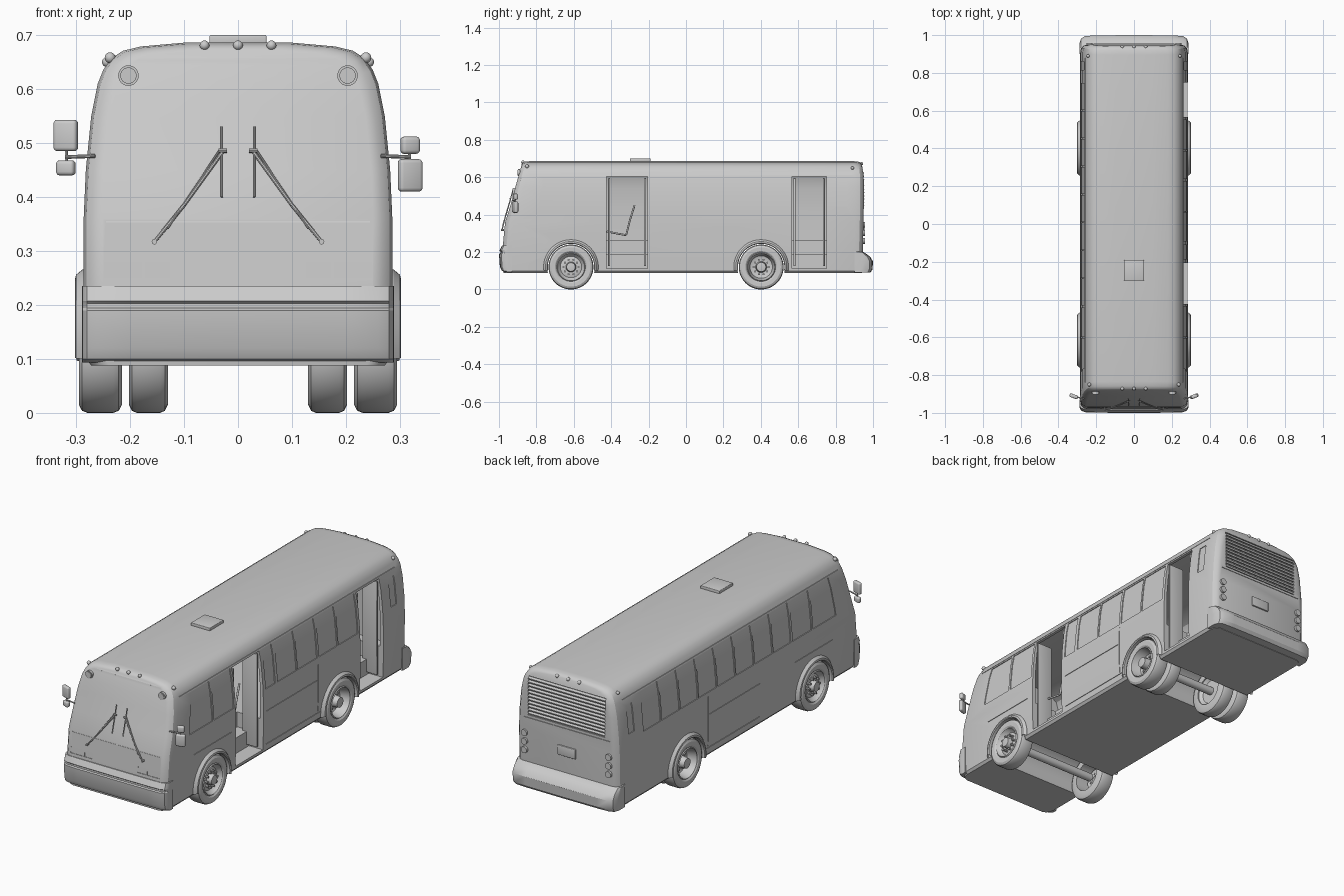
import bpy, bmesh, math
from mathutils import Vector, Matrix

if "Cube" in bpy.data.objects:
    bpy.data.objects.remove(bpy.data.objects["Cube"])

# half cross-section (x, z) and end profiles (z, y)
SECTION = [(.272, .088), (.282, .1), (.286, .2), (.286, .36), (.282, .45), (.272, .55), (.26, .61),
           (.25, .635), (.235, .657), (.213, .671), (.18, .679), (.1, .686)]
CAVITY = [(.268, .265), (.268, .42), (.258, .54), (.244, .61), (.225, .64), (.18, .662), (.1, .67)]
FRONT = [(.08, -.975), (.22, -.984), (.34, -.974), (.42, -.946), (.6, -.9), (.65, -.886), (.7, -.875)]
REAR = [(.08, .94), (.2, .945), (.5, .952), (.62, .95), (.7, .938)]

def interp(pts, t):
    for (a, u), (b, v) in zip(pts, pts[1:]):
        if t <= b:
            return u + (v - u) * max(0, (t - a) / (b - a))
    return pts[-1][1]

def xs(z): return interp([(b, a) for a, b in SECTION], z)
def yf(z): return interp(FRONT, z)
def yr(z): return interp(REAR, z)

def finish(name, bm):
    bmesh.ops.recalc_face_normals(bm, faces=bm.faces)
    me = bpy.data.meshes.new(name)
    bm.to_mesh(me)
    bm.free()
    ob = bpy.data.objects.new(name, me)
    bpy.context.collection.objects.link(ob)
    return ob

def box(name, lo, hi, bevel=0, rot=None):
    bm = bmesh.new()
    lo, hi = Vector(lo), Vector(hi)
    m = Matrix.Translation((lo + hi) / 2) @ (rot or Matrix()) @ Matrix.Diagonal((*(hi - lo), 1))
    bmesh.ops.create_cube(bm, size=1, matrix=m)
    if bevel:
        bmesh.ops.bevel(bm, geom=bm.edges[:], offset=bevel, segments=3, affect='EDGES', profile=.5)
    return finish(name, bm)

def rod(name, a, b, r, segs=16):
    a, b = Vector(a), Vector(b)
    bm = bmesh.new()
    m = Matrix.Translation((a + b) / 2) @ (b - a).to_track_quat('Z', 'Y').to_matrix().to_4x4()
    bmesh.ops.create_cone(bm, cap_ends=True, segments=segs, radius1=r, radius2=r, depth=(b - a).length, matrix=m)
    return finish(name, bm)

def ball(name, p, r):
    bm = bmesh.new()
    bmesh.ops.create_uvsphere(bm, u_segments=16, v_segments=10, radius=r, matrix=Matrix.Translation(p))
    return finish(name, bm)

def skin(bm, rings, closed=True):
    rows = [[bm.verts.new(p) for p in r] for r in rings]
    n = len(rows[0])
    for r, s in zip(rows, rows[1:]):
        for i in range(n if closed else n - 1):
            j = (i + 1) % n
            bm.faces.new((r[i], r[j], s[j], s[i]))
    return rows

def hull(name, half, front, rear, stations):
    ring = half + [(-x, z) for x, z in reversed(half)]
    def row(end, sgn, d, inset):
        return [(x - math.copysign(inset, x), end(z) + sgn * d, z - inset * .4 * max(0, (z - .5) / .18))
                for x, z in ring]
    bm = bmesh.new()
    rows = skin(bm, [row(front, 1, d, i) for d, i in stations] + [row(rear, -1, d, i) for d, i in reversed(stations)])
    n = len(ring)
    for r in (rows[0], rows[-1]):
        for i in range(n // 2 - 1):
            bm.faces.new((r[i], r[i + 1], r[n - 2 - i], r[n - 1 - i]))
    return finish(name, bm)

def patch(bm, f, u0, u1, z0, z1, depth=.004, shift=0):
    # curved slab that follows a body surface f(u, z, offset)
    zs = [z0] + [z for z in sorted({b for _, b in SECTION} | {a for a, _ in FRONT + REAR}) if z0 < z < z1] + [z1]
    rows = skin(bm, [[f(u0 + k, z, -depth), f(u1, z, -depth), f(u1, z, .01), f(u0 + k, z, .01)]
                     for z in zs for k in [shift * (z - z0) / (z1 - z0)]])
    bm.faces.new(rows[0])
    bm.faces.new(rows[-1])

def side(s): return lambda u, z, o: (s * (xs(z) + o), u, z)
def nose(u, z, o): return (u, yf(z) - o, z)
def tail(u, z, o): return (u, yr(z) + o, z)

def cut(ob, cutter, self_hit=False):
    m = ob.modifiers.new('cut', 'BOOLEAN')
    m.operation, m.solver, m.object, m.use_self = 'DIFFERENCE', 'EXACT', cutter, self_hit
    bpy.context.view_layer.objects.active = ob
    bpy.ops.object.modifier_apply(modifier=m.name)
    bpy.data.objects.remove(cutter)

# body shell with passenger space, wheel wells and door openings
AXLES = (-.615, .402)
DOORS = ((-.424, -.206), (.567, .75))
body = hull('body', SECTION, yf, yr, [(0, .035), (.006, .018), (.02, .005), (.045, 0)])
cut(body, hull('cavity', CAVITY, lambda z: yf(z) + .035, lambda z: .8, [(0, 0)]))
for y in AXLES:
    cut(body, rod('well', (-.4, y, .12), (.4, y, .12), .128, 48))
for a, b in DOORS:
    cut(body, box('doorway', (.14, a, .112), (.4, b, .604)))

# recessed windows, seams, lamps and grille
bm = bmesh.new()
RIGHT = [(-.595, -.438), (-.185, -.11), (-.09, .06), (.07, .225), (.24, .385), (.395, .55)]
LEFT = [(-.595, -.445)] + [(-.43 + i * .148, -.292 + i * .148) for i in range(8)]
for s, wins in ((1, RIGHT), (-1, LEFT)):
    f = side(s)
    patch(bm, f, -.79, -.607, .41, .604, shift=.03)
    for a, b in wins:
        patch(bm, f, a, b, .41, .604)
    patch(bm, f, .815, .86, .44, .58)
    for a, b in ((-.76, -.46), (-.18, .22)):
        patch(bm, f, a, b, .298, .301, .003)
    patch(bm, f, -.18, .25, .13, .133, .003)
    patch(bm, f, .229, .232, .14, .39, .003)
    patch(bm, f, -.84, .88, .613, .616, .003)
    for a, b in ((.125, .172), (.177, .26)):
        patch(bm, nose, *sorted((s * a, s * min(b, .249))), .25, .28, .006)
patch(bm, nose, -.245, .245, .353, .356, .003)
patch(bm, nose, -.2, .2, .655, .658, .003)
patch(bm, tail, -.24, .24, .425, .428, .003)
patch(bm, tail, -.215, .215, .44, .635, .012)
cut(body, finish('recesses', bm), True)

# rear grille slats
for i in range(11):
    z = .449 + i * .0175
    box('grille_slat', (-.215, yr(z) - .012, z - .004), (.215, yr(z) + .002, z + .004),
        rot=Matrix.Rotation(-.35, 4, 'X'))

# bumpers: profile swept across with rounded ends
def bumper(name, prof):
    base = prof[0][0]
    bm = bmesh.new()
    rows = skin(bm, [[(x, base + (y - base) * k, z) for y, z in prof] for x, k in
                     ((-.289, .35), (-.288, .6), (-.28, .82), (-.26, .95), (-.2, .985), (0, 1),
                      (.2, .985), (.26, .95), (.28, .82), (.288, .6), (.289, .35))])
    bm.faces.new(rows[0])
    bm.faces.new(rows[-1])
    finish(name, bm)
bumper('front_bumper', [(-.93, .235), (-.984, .235), (-.998, .207), (-.993, .203), (-.993, .194), (-1, .19),
                        (-.995, .12), (-.985, .1), (-.97, .093), (-.93, .093)])
bumper('rear_bumper', [(.9, .205), (.95, .2), (.985, .175), (1, .15), (.997, .105), (.985, .09), (.9, .09)])

# wheels, fender lips and axles
def lathe(name, prof, y, s, a0=0, a1=360, segs=48, closed=False):
    bm = bmesh.new()
    skin(bm, [[(s * x, y + r * math.cos(t), .12 + r * math.sin(t)) for x, r in prof]
              for t in (math.radians(a0 + (a1 - a0) * i / segs) for i in range(segs + 1))], closed)
    bmesh.ops.remove_doubles(bm, verts=bm.verts, dist=1e-5)
    return finish(name, bm)

TIRE = [(0, .075), (0, .105), (.006, .116), (.016, .12), (.064, .12), (.074, .116), (.08, .105), (.079, .085), (.072, .075)]
RIM = {-.615: [(0, .076), (.074, .077), (.078, .073), (.066, .067), (.056, .057), (.06, .045), (.06, .028), (.084, .023), (.087, 0)],
       .402: [(0, .076), (.074, .077), (.078, .073), (.055, .068), (.03, .06), (.025, .045), (.025, .03), (.074, .025), (.078, 0)]}
LIP = [(.27, .148), (.288, .146), (.3, .136), (.302, .128), (.298, .124), (.27, .124)]
for y in AXLES:
    rod('axle', (-.24, y, .12), (.24, y, .12), .02)
    for s in (1, -1):
        lathe('tire', [(x + .215, r) for x, r in TIRE], y, s, closed=True)
        lathe('rim', [(x + .215, r) for x, r in RIM[y]], y, s)
        lathe('fender_lip', LIP, y, s, -8, 188, 32, True)
        face = .215 + RIM[y][5][0]
        for i in range(10):
            t = i * math.tau / 10
            p = (y + .04 * math.cos(t), .12 + .04 * math.sin(t))
            rod('wheel_nut', (s * (face - .004), *p), (s * (face + .014), *p), .006, 6)
        if y > 0:
            lathe('inner_tire', [(x * .9 + .13, r) for x, r in TIRE], y, s, closed=True)
            lathe('inner_rim', [(.135, .076), (.15, .06), (.15, 0)], y, s)

# entry steps, folded door leaves and grab rail
for a, b in DOORS:
    box('entry_step', (.135, a, .11), (.205, b, .19))
    for y in (a + .008, b - .018):
        box('door_leaf', (.18, y, .125), (.262, y + .01, .595), .002)
RAIL = [(.2, -.424, .31), (.2, -.32, .29), (.2, -.3, .37), (.2, -.275, .45)]
for p, q in zip(RAIL, RAIL[1:]):
    rod('grab_rail', p, q, .005)

# roof hatch
box('roof_hatch', (-.053, -.3, .68), (.053, -.19, .7), .003)

# marker lamps, front corner lamps, tail lamps and plate
for x in (-.062, 0, .062):
    ball('front_marker', (x, -.872, .681), .009)
    ball('rear_marker', (x, .938, .672), .009)
for s in (1, -1):
    ball('front_side_marker', (s * .237, -.85, .658), .01)
    ball('rear_side_marker', (s * .243, .89, .65), .009)
    y = yf(.625)
    rod('round_lamp_ring', (s * .203, y + .006, .625), (s * .203, y - .006, .625), .019, 28)
    rod('round_lamp_lens', (s * .203, y, .625), (s * .203, y - .009, .625), .015, 28)
    for z in (.26, .303, .346):
        rod('tail_lamp', (s * .235, .935, z), (s * .235, .958, z), .016, 24)
    # wipers
    def glass(x, z, o=.008): return (s * x, yf(z) - o, z)
    rod('wiper_arm', glass(.026, .487), glass(.1, .385, .009), .0035, 8)
    rod('wiper_arm', glass(.1, .385, .009), glass(.155, .317), .0035, 8)
    rod('wiper_link', glass(.034, .487), glass(.13, .342), .002, 8)
    rod('wiper_blade', glass(.03, .4), glass(.03, .53), .0025, 8)
    rod('wiper_pivot', glass(.155, .317, -.004), glass(.155, .317, .012), .005, 12)
    rod('wiper_joint', glass(.02, .486, .01), glass(.036, .486, .01), .004, 8)
    # mirrors: large and small head on a short arm
    rod('mirror_arm', (s * .265, -.925, .476), (s * .32, -.912, .474), .0035, 10)
    big, small = ((.41, .47), (.48, .512)) if s > 0 else ((.485, .543), (.44, .468))
    rod('mirror_post', (s * .318, -.912, .45), (s * .318, -.912, .5), .003, 8)
    for name, (z0, z1), w in (('mirror_large', big, .023), ('mirror_small', small, .018)):
        box(name, (s * .319 - w, -.922, z0), (s * .319 + w, -.902, z1), .007, Matrix.Rotation(s * .35, 4, 'Z'))
box('plate_holder', (-.05, .935, .285), (.05, .954, .335), .003)

# smooth shading with sharp edges kept
bpy.ops.object.select_all(action='DESELECT')
for ob in bpy.context.scene.objects:
    ob.select_set(True)
bpy.context.view_layer.objects.active = body
bpy.ops.object.shade_smooth_by_angle(angle=math.radians(30))
